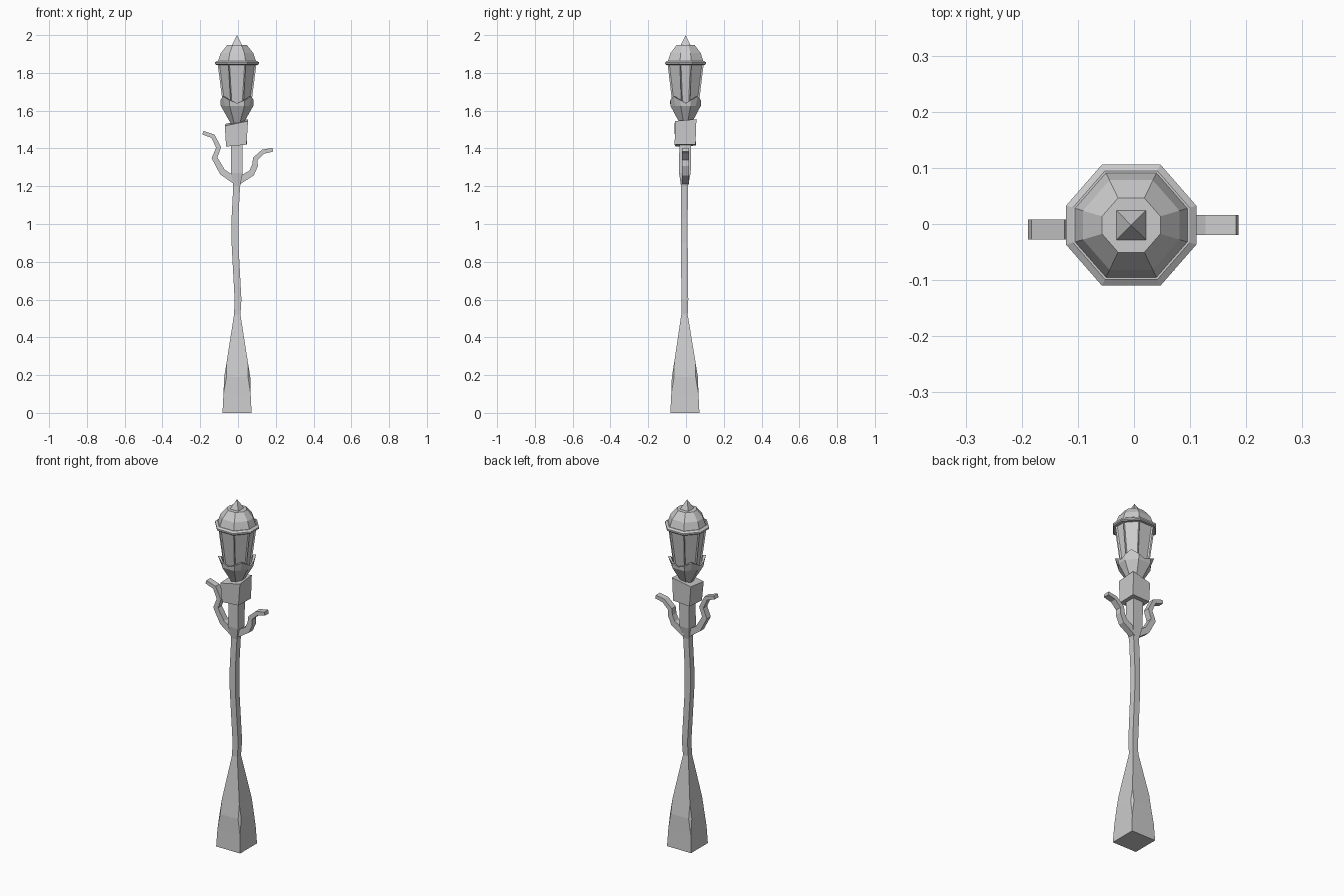
import bpy, bmesh
from mathutils import Vector

if "Cube" in bpy.data.objects:
    bpy.data.objects.remove(bpy.data.objects["Cube"])

CX, CY = -0.005, -0.002   # lamp axis


def loft(name, rings):
    """Skin a list of equal-length point rings and cap both ends."""
    bm = bmesh.new()
    vs = [[bm.verts.new(p) for p in r] for r in rings]
    n = len(rings[0])
    for a, b in zip(vs, vs[1:]):
        for i in range(n):
            j = (i + 1) % n
            bm.faces.new((a[i], a[j], b[j], b[i]))
    bm.faces.new(vs[0][::-1])
    bm.faces.new(vs[-1])
    bmesh.ops.remove_doubles(bm, verts=bm.verts, dist=0.0005)
    bmesh.ops.recalc_face_normals(bm, faces=bm.faces)
    me = bpy.data.meshes.new(name)
    bm.to_mesh(me)
    bm.free()
    ob = bpy.data.objects.new(name, me)
    bpy.context.collection.objects.link(ob)
    return ob


def chamfered(z, hx, hy, fx, fy, cx=CX, cy=CY):
    """Rectangle ring with cut corners; fx, fy are half lengths of the flats."""
    pts = [(hx, -fy), (hx, fy), (fx, hy), (-fx, hy),
           (-hx, fy), (-hx, -fy), (-fx, -hy), (fx, -hy)]
    return [(cx + x, cy + y, z) for x, y in pts]


def oct_ring(z, r):
    """Lantern octagon, with wider flats at front and back."""
    return chamfered(z, r, r * 0.93, r * 0.45, r * 0.3)


# Post: square base with nicked corners, bent shaft, thicker neck
post = [  # z, centre x, centre y, half width, corner cut
    (0.00, -0.005, -0.006, 0.077, 0), (0.10, -0.005, -0.006, 0.072, 0),
    (0.19, -0.004, -0.006, 0.069, 0.012), (0.27, -0.004, -0.006, 0.056, 0),
    (0.52, -0.004, -0.008, 0.017, 0), (0.60, 0.000, -0.006, 0.018, 0),
    (0.90, -0.016, -0.009, 0.018, 0), (1.03, -0.016, -0.009, 0.018, 0),
    (1.20, -0.007, -0.008, 0.018, 0), (1.27, -0.006, -0.006, 0.031, 0),
    (1.44, -0.006, -0.004, 0.031, 0)]
loft("post", [chamfered(z, h, h, h - c, h - c, x, y) for z, x, y, h, c in post])

# Slightly crooked square collar
loft("collar", [
    [(-0.063, -0.056, 1.41), (0.045, -0.060, 1.42), (0.048, 0.050, 1.42), (-0.058, 0.052, 1.415)],
    [(-0.070, -0.062, 1.52), (0.053, -0.058, 1.545), (0.050, 0.055, 1.555), (-0.066, 0.050, 1.53)]])


# Curling side arms
def arm(name, path, y):
    pts = [Vector((x, 0, z)) for x, z in path]
    rings = []
    for i, p in enumerate(pts):
        t = (pts[min(i + 1, len(pts) - 1)] - pts[max(i - 1, 0)]).normalized()
        nrm = Vector((-t.z, 0, t.x)) * (0.019 - 0.0018 * i)
        rings.append([p + nrm * s + Vector((0, y + w * 0.018, 0))
                      for s, w in ((1, 1), (1, -1), (-1, -1), (-1, 1))])
    loft(name, rings)


arm("left_arm", [(-0.008, 1.225), (-0.082, 1.275), (-0.124, 1.35),
                 (-0.103, 1.405), (-0.132, 1.465), (-0.186, 1.483)], -0.010)
arm("right_arm", [(-0.002, 1.225), (0.072, 1.27), (0.090, 1.31),
                  (0.092, 1.345), (0.133, 1.383), (0.184, 1.393)], -0.002)


# Lantern bowl with a crown rising to four corner points
def with_midpoints(ring):
    out = []
    for a, b in zip(ring, ring[1:] + ring[:1]):
        out += [Vector(a), (Vector(a) + Vector(b)) / 2]
    return out


def crown(r, grow):
    ring = with_midpoints(oct_ring(1.655, r))
    c = Vector((CX, CY, 0))
    for i, p in enumerate(ring):
        if i % 4 == 3:        # diagonal corner points
            p.x, p.y = CX + (p.x - c.x) * grow, CY + (p.y - c.y) * grow
            p.z = 1.675
        elif i % 4 == 1:      # dips: alternate face centres
            p.z = 1.640
    # the diagonal mid points alternate with the flat centres
    return ring if abs(ring[1].y - CY) < 0.01 else ring[2:] + ring[:2]


loft("lantern_bowl", [with_midpoints(oct_ring(1.53, 0.032)),
                      with_midpoints(oct_ring(1.625, 0.086)),
                      crown(0.088, 1.2), crown(0.080, 1.12),
                      with_midpoints(oct_ring(1.63, 0.070))])

# Glazed lantern body with recessed panes
body = loft("lantern_body", [oct_ring(1.61, 0.072), oct_ring(1.85, 0.103)])
bm = bmesh.new()
bm.from_mesh(body.data)
bm.normal_update()
sides = [f for f in bm.faces if abs(f.normal.z) < 0.5]
bmesh.ops.inset_individual(bm, faces=sides, thickness=0.009, depth=-0.007)
bm.to_mesh(body.data)
bm.free()

# Rim plate and faceted dome
loft("lantern_rim", [oct_ring(1.842, 0.110), oct_ring(1.847, 0.116),
                     oct_ring(1.856, 0.116), oct_ring(1.864, 0.104)])
loft("dome", [oct_ring(1.855, 0.103), oct_ring(1.905, 0.086), oct_ring(1.947, 0.052)])

# Pointed finial
loft("finial", [[(CX + x, CY + y, z) for x, y in ((s, -s), (s, s), (-s, s), (-s, -s))]
                for s, z in ((0.030, 1.94), (0.0001, 2.0))])
